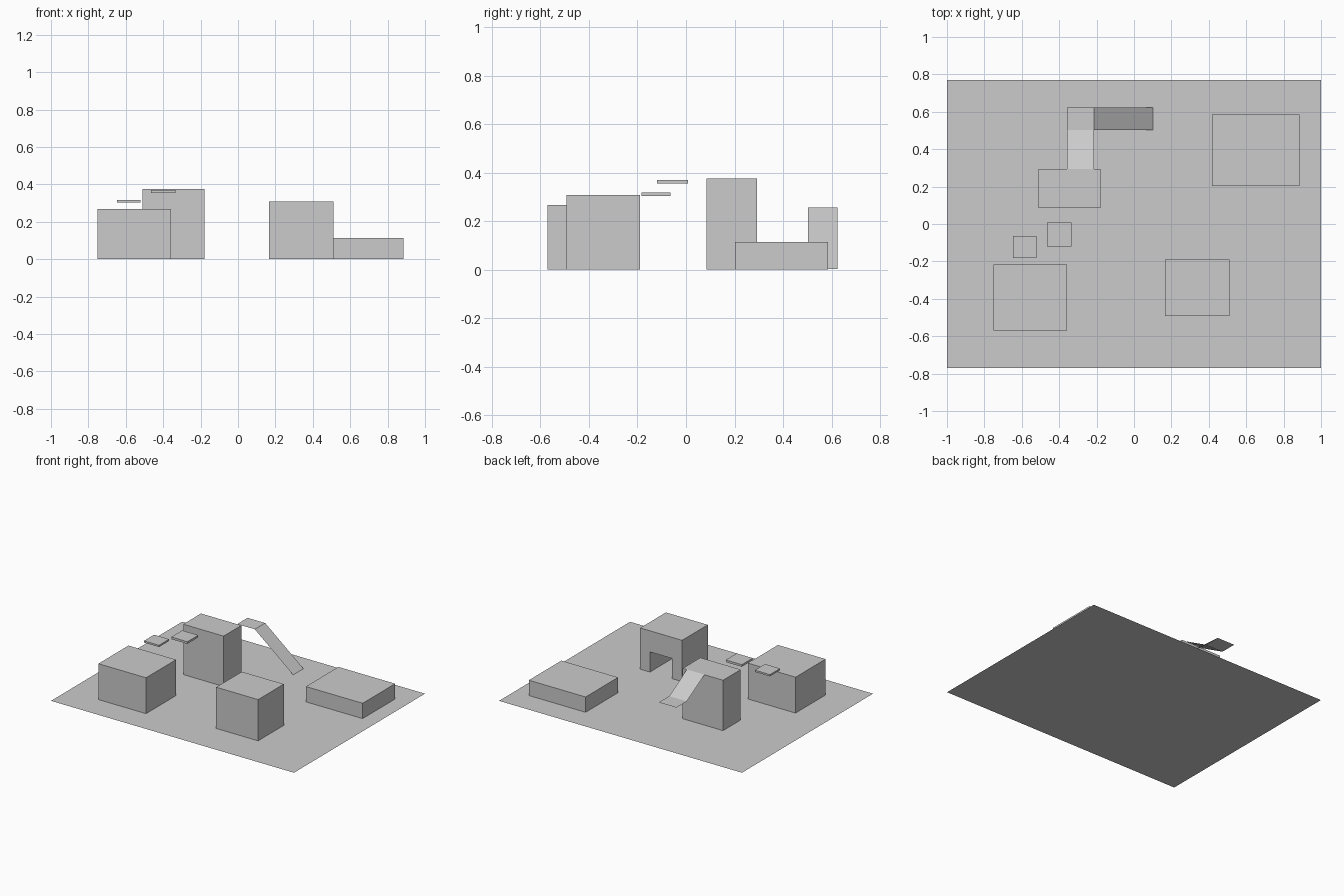
import bpy, bmesh

if "Cube" in bpy.data.objects:
    bpy.data.objects.remove(bpy.data.objects["Cube"])


def mesh_object(name, verts, faces):
    mesh = bpy.data.meshes.new(name)
    mesh.from_pydata(verts, [], faces)
    obj = bpy.data.objects.new(name, mesh)
    bpy.context.collection.objects.link(obj)
    return obj


def box(name, x, y, z):
    """Box from (min, max) ranges."""
    verts = [(a, b, c) for c in z for b in y for a in x]
    faces = [(0, 2, 3, 1), (4, 5, 7, 6), (0, 1, 5, 4),
             (2, 6, 7, 3), (0, 4, 6, 2), (1, 3, 7, 5)]
    return mesh_object(name, verts, faces)


# Ground sheet
mesh_object("ground_sheet",
            [(-1, -.77, 0), (1, -.77, 0), (1, .77, 0), (-1, .77, 0)],
            [(0, 1, 2, 3)])

# Solid blocks
box("front_left_block", (-.75, -.358), (-.57, -.217), (0, .267))
box("tall_tower", (-.51, -.178), (.085, .293), (0, .375))
box("low_block", (.417, .884), (.203, .585), (0, .114))

# Block with a doorway recess in its back face
shelter = box("shelter_block", (.165, .51), (-.492, -.19), (0, .307))
cutter = box("doorway_cutter", (.248, .43), (-.455, -.1), (-.1, .15))
cutter.hide_render = True
cutter.hide_viewport = True
cut = shelter.modifiers.new("doorway", 'BOOLEAN')
cut.operation = 'DIFFERENCE'
cut.object = cutter
cut.solver = 'EXACT'

# Floating stepping platforms
box("lower_step", (-.646, -.522), (-.183, -.064), (.304, .317))
box("upper_step", (-.465, -.333), (-.12, .008), (.354, .37))

# Thin ramp: down from the tower, flat landing, then a turn down to the ground
x0, x1, y0, y1, h = -.358, -.213, .502, .624, .257
mesh_object("ramp",
            [(x0, .293, .376), (x1, .293, .376),
             (x0, y0, h), (x1, y0, h),
             (x0, y1, h), (x1, y1, h),
             (.102, y0, .002), (.102, y1, .002)],
            [(0, 2, 3, 1), (2, 4, 5, 3), (3, 5, 7, 6)])

# Make ramp normals face upward
ramp = bpy.data.objects["ramp"]
bm = bmesh.new()
bm.from_mesh(ramp.data)
for f in bm.faces:
    f.normal_update()
    if f.normal.z < 0:
        f.normal_flip()
bm.to_mesh(ramp.data)
bm.free()
